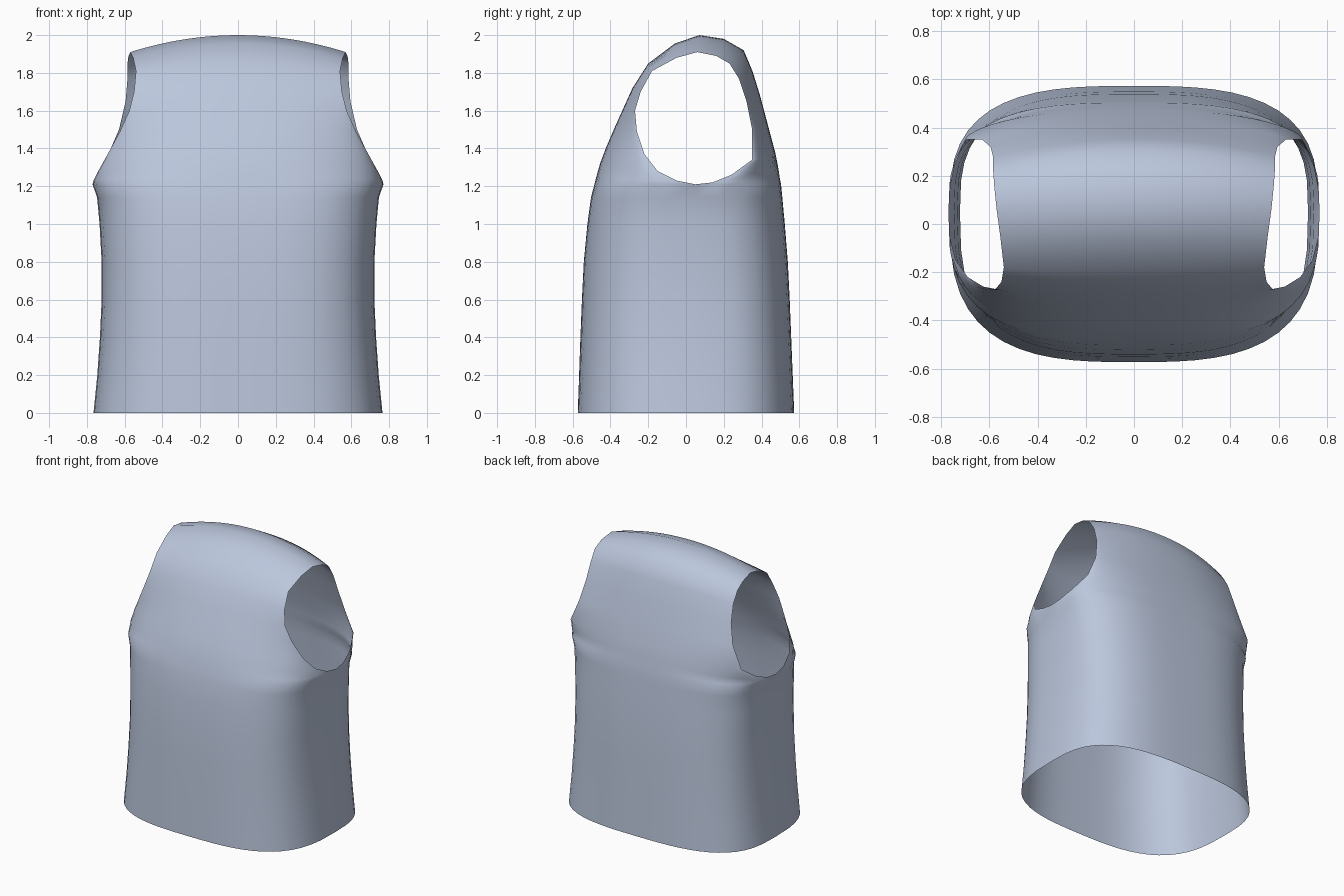
import bpy, bmesh, math

if "Cube" in bpy.data.objects:
    bpy.data.objects.remove(bpy.data.objects["Cube"])

# Rows below the armholes: side x, front y, back y, z
BODY = [(.765, -.573, .573, 0), (.745, -.566, .565, .2), (.731, -.559, .557, .4),
        (.722, -.551, .549, .6), (.722, -.541, .539, .8), (.733, -.522, .523, 1.0),
        (.746, -.503, .510, 1.14), (.770, -.485, .503, 1.21)]
SIDE_Y = .05

# Rows beside the armholes: edge x, y, z, then centre y, z
FRONT = [(.765, -.05, 1.23, -.472, 1.26), (.74, -.15, 1.28, -.455, 1.32),
         (.69, -.22, 1.37, -.425, 1.40), (.625, -.26, 1.49, -.378, 1.51),
         (.575, -.27, 1.60, -.333, 1.61), (.55, -.24, 1.70, -.283, 1.72),
         (.54, -.18, 1.81, -.20, 1.85), (.555, -.05, 1.88, -.06, 1.955),
         (.57, .06, 1.91, .07, 2.0)]
BACK = [(.765, .14, 1.22, .497, 1.24), (.745, .24, 1.26, .488, 1.30),
        (.70, .35, 1.34, .472, 1.38), (.63, .35, 1.50, .432, 1.53),
        (.595, .32, 1.65, .392, 1.68), (.585, .28, 1.77, .352, 1.81),
        (.585, .23, 1.85, .305, 1.92), (.58, .16, 1.89, .20, 1.98),
        (.57, .06, 1.91, .07, 2.0)]
COLS = 28


def row(bm, ex, ey, ez, cy, cz, n, m):
    """One curved row across the panel, from the left edge to the right edge."""
    verts = []
    for i in range(COLS + 1):
        s = math.sin(math.pi * (i / COLS - .5))
        k = max(0, 1 - abs(s) ** n) ** (1 / m)
        verts.append(bm.verts.new((ex * s, ey + (cy - ey) * k,
                                   ez + (cz - ez) * (1 - s * s))))
    return verts


def panel(bm, upper, front):
    rows = [row(bm, x, SIDE_Y, z, fy if front else by, z, 3, 3)
            for x, fy, by, z in BODY]
    for i, r in enumerate(upper):
        t = min(1, (i + 1) / 5)
        rows.append(row(bm, *r, 3 - .8 * t, 3 - 2 * t ** .7))
    for a, b in zip(rows, rows[1:]):
        for i in range(COLS):
            quad = [a[i], a[i + 1], b[i + 1], b[i]]
            bm.faces.new(quad if front else quad[::-1])


# Sleeveless vest: front and back panels joined at the sides and shoulders
bm = bmesh.new()
panel(bm, FRONT, True)
panel(bm, BACK, False)
bmesh.ops.remove_doubles(bm, verts=bm.verts, dist=.0005)
mesh = bpy.data.meshes.new("vest")
bm.to_mesh(mesh)
bm.free()
vest = bpy.data.objects.new("vest", mesh)
bpy.context.collection.objects.link(vest)

cloth = bpy.data.materials.new("pale blue cloth")
cloth.diffuse_color = (.5, .57, .72, 1)
cloth.use_nodes = True
cloth.node_tree.nodes["Principled BSDF"].inputs["Base Color"].default_value = cloth.diffuse_color
mesh.materials.append(cloth)

bpy.context.view_layer.objects.active = vest
vest.select_set(True)
bpy.ops.object.shade_smooth_by_angle(angle=math.radians(60))
